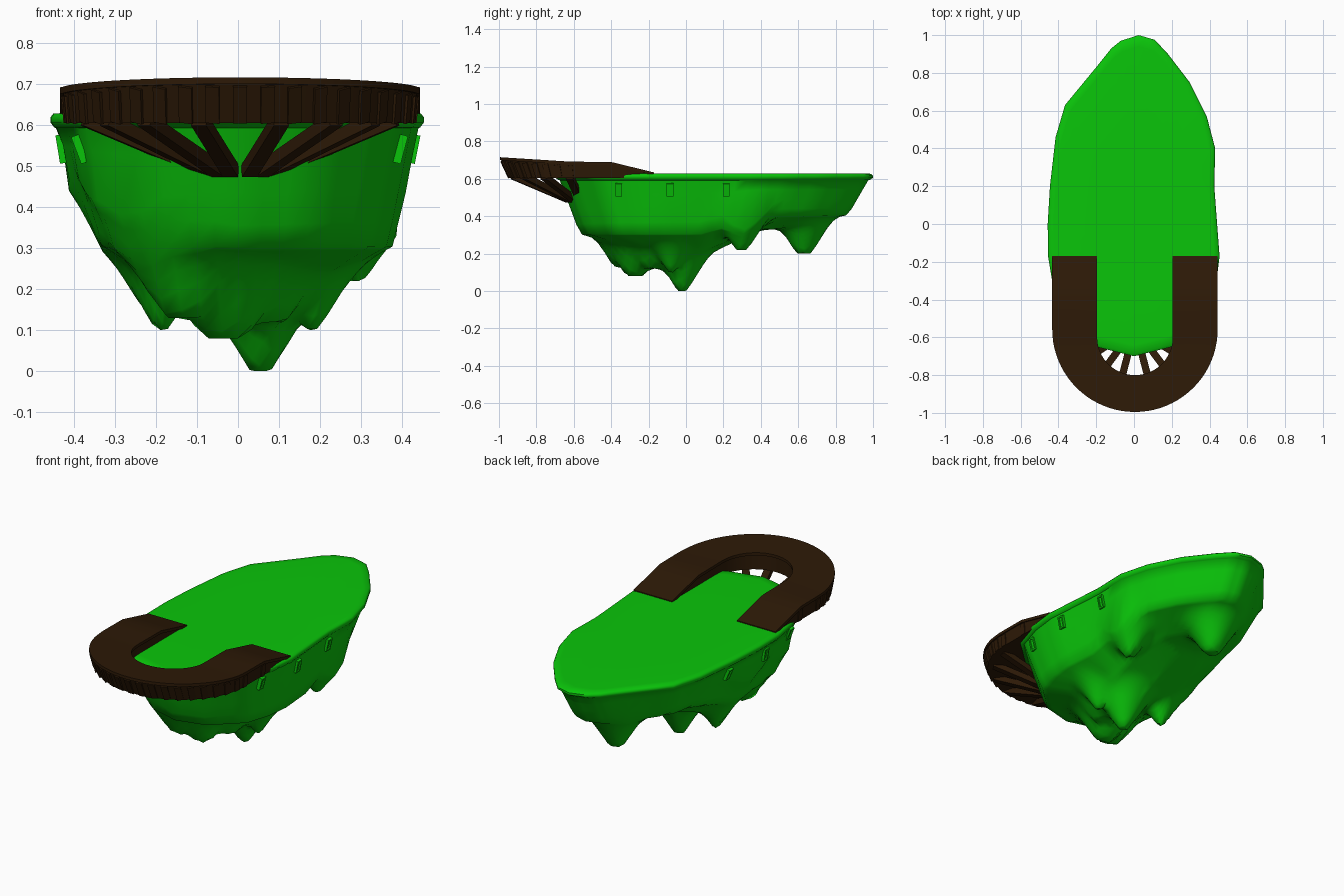
import bpy, bmesh, math
from mathutils import Vector, Matrix
from mathutils.bvhtree import BVHTree

if "Cube" in bpy.data.objects:
    bpy.data.objects.remove(bpy.data.objects["Cube"])


def material(name, rgb):
    m = bpy.data.materials.new(name)
    m.diffuse_color = (*rgb, 1)
    m.use_nodes = True
    m.node_tree.nodes["Principled BSDF"].inputs["Base Color"].default_value = m.diffuse_color
    return m


GREEN = material("green", (0.003, 0.56, 0.003))
BROWN = material("dark_wood", (0.026, 0.010, 0.002))


def finish(name, bm, mat, angle):
    bmesh.ops.recalc_face_normals(bm, faces=bm.faces)
    me = bpy.data.meshes.new(name)
    bm.to_mesh(me)
    bm.free()
    ob = bpy.data.objects.new(name, me)
    bpy.context.collection.objects.link(ob)
    me.materials.append(mat)
    bpy.ops.object.select_all(action='DESELECT')
    ob.select_set(True)
    bpy.context.view_layer.objects.active = ob
    bpy.ops.object.shade_smooth_by_angle(angle=math.radians(angle))
    return ob


def box(bm, size, mat):
    bmesh.ops.create_cube(bm, size=1, matrix=mat @ Matrix.Diagonal((*size, 1)))


def frame(origin, along, normal):
    """Matrix with local z along a direction and local y near the given normal."""
    z = along.normalized()
    x = normal.cross(z).normalized()
    y = z.cross(x)
    m = Matrix((x, y, z)).transposed().to_4x4()
    m.translation = origin
    return m


def beam(bm, a, b, w, d, normal):
    box(bm, (w, d, (b - a).length), frame((a + b) / 2, b - a, normal))


def lerp_table(t, table):
    for (t0, v0), (t1, v1) in zip(table, table[1:]):
        if t <= t1:
            return v0 + (v1 - v0) * max(0, (t - t0) / (t1 - t0))
    return table[-1][1]


# floating island: plan outline, lip, and an underside with hanging rock spurs
OUTLINE = [(.025, 1), (.11, .975), (.18, .9), (.295, .75), (.385, .57), (.43, .4), (.425, .2),
           (.44, 0), (.453, -.17), (.435, -.32), (.385, -.48), (.2, -.65), (0, -.7),
           (-.2, -.65), (-.38, -.48), (-.43, -.32), (-.455, -.17), (-.457, 0),
           (-.445, .2), (-.415, .46), (-.365, .63), (-.2, .83), (-.12, .93), (-.07, .97)]
# each spur: x, y, tip height, flat radius
SPURS = [(.055, -.02, 0, .025), (-.185, 0, .1, .015), (-.03, -.27, .08, .05),
         (.18, -.08, .1, .015), (.28, .3, .22, .03), (-.01, .63, .2, .04),
         (.34, .32, .32, .03), (-.12, -.33, .13, .06), (.06, -.17, .12, .06)]
CENTRE = Vector((0, .15))


def smooth_min(a, b, k=.06):
    h = max(k - abs(a - b), 0) / k
    return min(a, b) - h * h * k / 4


def underside(x, y, q):
    depth = lerp_table(y, [(-.7, .41), (.08, .41), (.4, .28), (1, .26)])
    d = Vector((x, y - .15))
    cos = d.x / max(d.length, 1e-4)
    knee = lerp_table(cos, [(-1, .73), (-.4, .84), (0, .87), (1, .86)])
    drop = lerp_table(q, [(0, 1), (knee * .55, .93), (knee, .70), (1, 0)])
    z = .592 - depth * drop
    for sx, sy, sz, flat in SPURS:
        cone = sz + 1.6 * max(math.hypot(x - sx, y - sy) - flat, 0)
        z = smooth_min(z, cone) if q < .95 else z
    return z


rim = []
for i, p in enumerate(OUTLINE):
    a, b = Vector(p), Vector(OUTLINE[(i + 1) % len(OUTLINE)])
    rim += [a.lerp(b, k / 3) for k in range(3)]

bm = bmesh.new()
RINGS = 24
levels = [(.5, .629), (.93, .629), (.985, .627), (1, .618), (1, .606), (.98, .594)]
levels += [(.97 * (1 - k / RINGS) ** .85, None) for k in range(RINGS)]
rings = []
for s, z in levels:
    ring = []
    for p in rim:
        v = CENTRE + (p - CENTRE) * s
        ring.append(bm.verts.new((v.x, v.y, underside(v.x, v.y, s / .97) if z is None else z)))
    rings.append(ring)
n = len(rim)
for r0, r1 in zip(rings, rings[1:]):
    for i in range(n):
        j = (i + 1) % n
        bm.faces.new((r0[i], r0[j], r1[j], r1[i]))
top = bm.verts.new((*CENTRE, .629))
low = bm.verts.new((*CENTRE, underside(*CENTRE, 0)))
for i in range(n):
    j = (i + 1) % n
    bm.faces.new((top, rings[0][i], rings[0][j]))
    bm.faces.new((low, rings[-1][j], rings[-1][i]))
min(bm.verts, key=lambda v: v.co.z).co.z = 0
bmesh.ops.recalc_face_normals(bm, faces=bm.faces)
tree = BVHTree.FromBMesh(bm)
finish("island", bm, GREEN, 50)

# small window frames set flush along both flanks
bm = bmesh.new()
for side in (-1, 1):
    for y in (-.36, -.085, .215):
        hit, nor, _, _ = tree.ray_cast(Vector((side, y, .542)), Vector((-side, 0, 0)))
        if hit is None:
            continue
        out = Vector((nor.x, 0, nor.z)).normalized()
        up = Vector((-out.z * side, 0, abs(out.x)))
        m = frame(hit + out * .004, up, out)
        for k in (-1, 1):
            box(bm, (.008, .02, .07), m @ Matrix.Translation((k * .014, 0, 0)))
            box(bm, (.036, .02, .008), m @ Matrix.Translation((0, 0, k * .031)))
        box(bm, (.026, .006, .06), m)
finish("window_frames", bm, GREEN, 30)

# horseshoe walkway: stations run down one side, round the front and back
CX = .005
R_OUT = .438
stations = []                       # (inner xy, outer xy, outward direction)
straight = [(-.17, -.17), (-.25, -.25), (-.32, -.32), (-.4, -.4), (-.48, -.5)]
for yo, yi in straight:
    stations.append((Vector((-.2, yi)), Vector((-R_OUT, yo)), Vector((-1, 0))))
for k in range(41):
    t = math.pi * k / 40
    d = Vector((-math.cos(t), -math.sin(t)))
    stations.append((Vector((0, -.6)) + d * .2, Vector((0, -.557)) + d * R_OUT, d))
for yo, yi in reversed(straight):
    stations.append((Vector((.2, yi)), Vector((R_OUT, yo)), Vector((1, 0))))


def deck_z(y):
    return lerp_table(y, [(-1, .716), (-.62, .692), (-.4, .69), (-.17, .634)])


def foot(p, d):
    """Lower end of the raked skirt below an outer point."""
    q = p - d * .012
    return Vector((q.x + CX, q.y + .035 * max(0, -d.y), .605))


def sweep(name, section):
    bm = bmesh.new()
    loops = [[bm.verts.new(c) for c in section(*s)] for s in stations]
    for a, b in zip(loops, loops[1:]):
        for i in range(4):
            j = (i + 1) % 4
            bm.faces.new((a[i], a[j], b[j], b[i]))
    bm.faces.new(loops[0])
    bm.faces.new(loops[-1])
    return finish(name, bm, BROWN, 30)


def at(p, z):
    return Vector((p.x + CX, p.y, z))


def slab_section(i, o, d):
    zi, zo = deck_z(i.y), deck_z(o.y)
    return at(i, zi), at(o, zo), at(o, zo - .016), at(i, zi - .016)


def skirt_section(i, o, d):
    i2, o2 = i + d * .008, o - d * .006
    return (at(i2, deck_z(i.y) - .01), at(o2, deck_z(o.y) - .01), foot(o, d), at(i2, .605))


sweep("walkway_deck", slab_section)
sweep("walkway_skirt", skirt_section)

# wide flat battens on the outer skirt
bm = bmesh.new()
for i, o, d in stations[3:-3:2]:
    a = foot(o, d)
    b = at(o - d * .006, deck_z(o.y) - .022)
    beam(bm, a, b, .034, .008, Vector((*d, 0)))
finish("skirt_battens", bm, BROWN, 30)

# fanned struts running from inside the rock face up to the walkway
bm = bmesh.new()
for side in (-1, 1):
    for deg in (15, 37, 58, 80):
        s, c = math.sin(math.radians(deg)), math.cos(math.radians(deg))
        a = Vector((CX + side * .085 * s, -.55 - .085 * c, .487))
        b = Vector((CX + side * .385 * s, -.555 - .385 * c, .612))
        beam(bm, a, b, .038, .03, Vector((0, 0, 1)))
finish("support_struts", bm, BROWN, 30)
